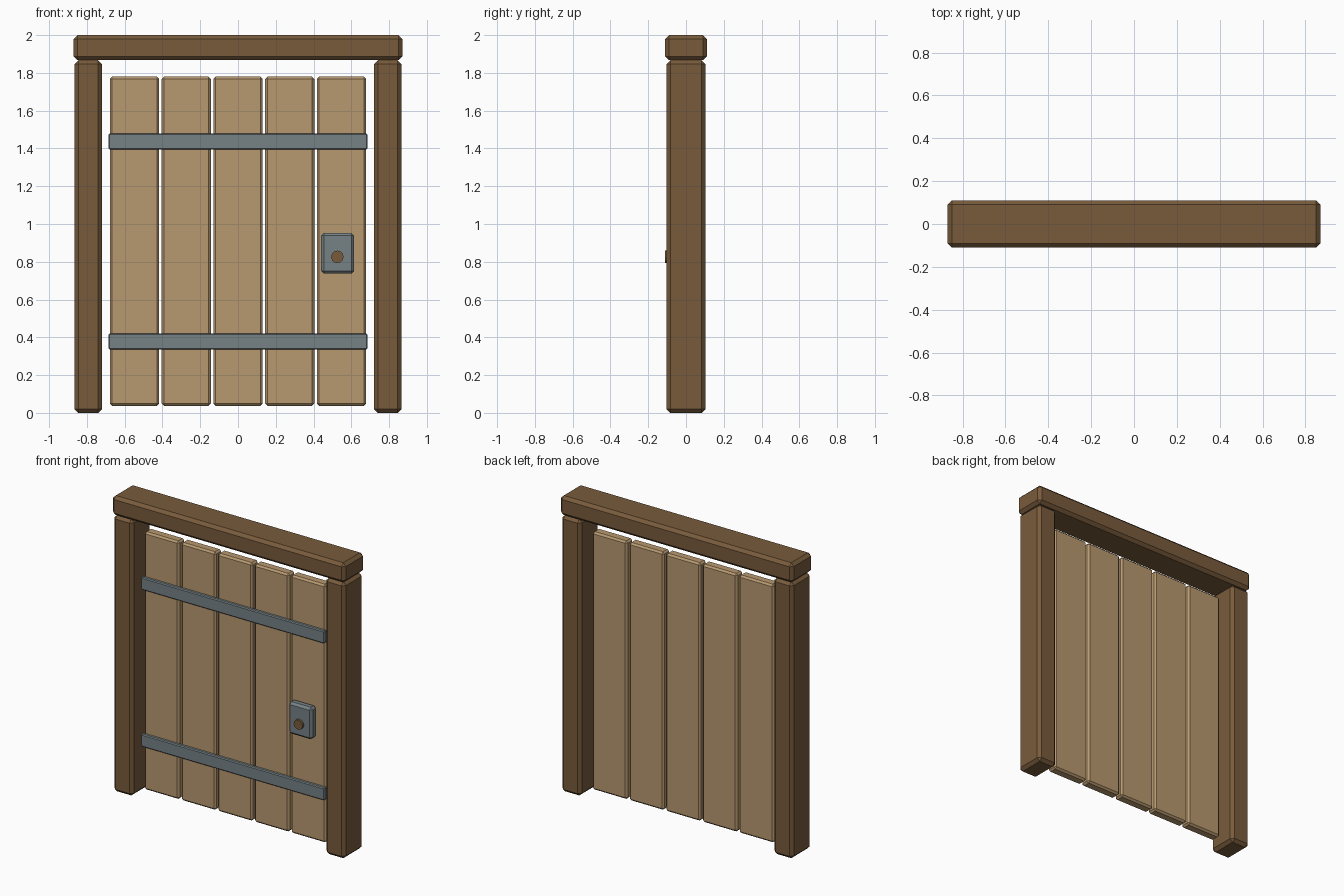
import bpy
import bmesh
from math import pi
from mathutils import Matrix

if "Cube" in bpy.data.objects:
    bpy.data.objects.remove(bpy.data.objects["Cube"])


def make_material(name, rgb):
    mat = bpy.data.materials.new(name)
    mat.use_nodes = True
    colour = (*rgb, 1.0)
    mat.diffuse_color = colour
    mat.node_tree.nodes["Principled BSDF"].inputs["Base Color"].default_value = colour
    return mat


dark_wood = make_material("dark wood", (0.19, 0.105, 0.045))
light_wood = make_material("light wood", (0.475, 0.315, 0.16))
iron = make_material("grey iron", (0.18, 0.22, 0.235))


def add_object(name, bm, mat):
    mesh = bpy.data.meshes.new(name)
    bm.to_mesh(mesh)
    bm.free()
    mesh.materials.append(mat)
    obj = bpy.data.objects.new(name, mesh)
    bpy.context.collection.objects.link(obj)
    return obj


def box(name, low, high, bevel, mat):
    """Chamfered box between two corners."""
    size = [b - a for a, b in zip(low, high)]
    centre = [(a + b) / 2 for a, b in zip(low, high)]
    bm = bmesh.new()
    bmesh.ops.create_cube(bm, size=1, matrix=Matrix.Translation(centre) @ Matrix.Diagonal((*size, 1)))
    obj = add_object(name, bm, mat)
    mod = obj.modifiers.new("chamfer", 'BEVEL')
    mod.width = bevel
    mod.segments = 1
    mod.limit_method = 'ANGLE'
    return obj


# Frame: two posts and a lintel
box("left_post", (0.72, -0.103, 0), (0.865, 0.103, 1.867), 0.02, dark_wood)
box("right_post", (-0.865, -0.103, 0), (-0.72, 0.103, 1.867), 0.02, dark_wood)
box("lintel", (-0.87, -0.11, 1.868), (0.87, 0.11, 2.0), 0.02, dark_wood)

# Door planks
pitch, half_width = 0.274, 0.13
for i in range(5):
    x = (i - 2) * pitch
    box(f"plank_{i + 1}", (x - half_width, -0.035, 0.037), (x + half_width, 0.035, 1.78), 0.012, light_wood)

# Iron straps across the front
for name, z in (("lower_strap", 0.335), ("upper_strap", 1.395)):
    box(name, (-0.685, -0.058, z), (0.685, -0.03, z + 0.085), 0.006, iron)

# Lock plate with a round knob
box("lock_plate", (0.44, -0.095, 0.737), (0.615, -0.035, 0.953), 0.015, iron)
bm = bmesh.new()
bmesh.ops.create_cone(bm, cap_ends=True, segments=12, radius1=0.033, radius2=0.033, depth=0.03,
                      matrix=Matrix.Translation((0.526, -0.095, 0.826)) @ Matrix.Rotation(pi / 2, 4, 'X'))
add_object("lock_knob", bm, dark_wood)
